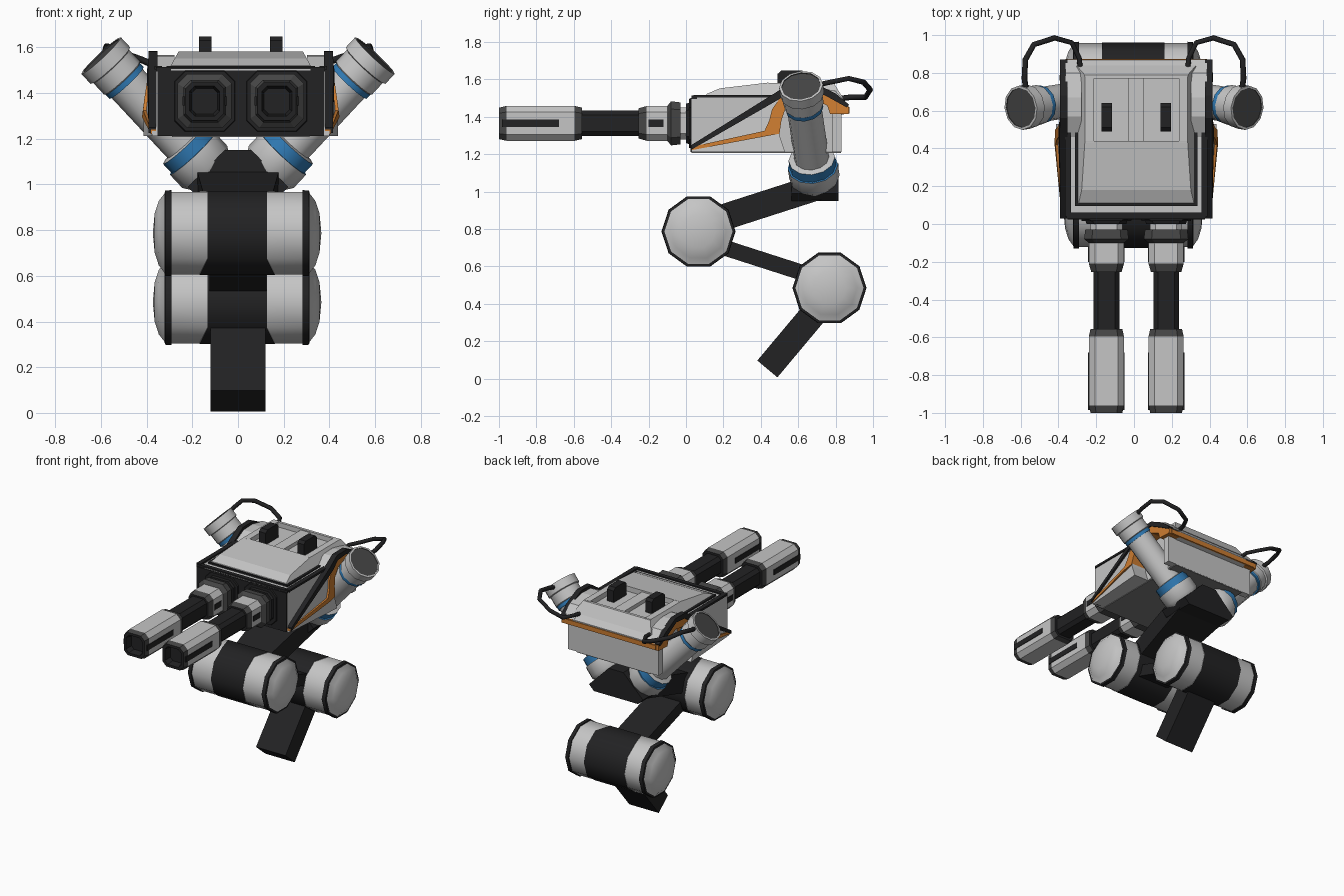
import bpy, bmesh, math
from mathutils import Vector

if "Cube" in bpy.data.objects:
    bpy.data.objects.remove(bpy.data.objects["Cube"])

COL = {"light_grey": (0.56, 0.56, 0.56), "mid_grey": (0.2, 0.2, 0.2), "dark_grey": (0.06, 0.06, 0.06),
       "black": (0.016, 0.016, 0.017), "blue": (0.03, 0.2, 0.47), "orange": (0.6, 0.2, 0.03)}
MATS, NAMES = [], list(COL)
for n, c in COL.items():
    m = bpy.data.materials.new(n)
    m.diffuse_color = (*c, 1)
    m.use_nodes = True
    m.node_tree.nodes["Principled BSDF"].inputs["Base Color"].default_value = m.diffuse_color
    MATS.append(m)
L, M, D, K, B, O = range(6)
CX = 0.012   # upper body sits very slightly off centre


def finish(name, bm, smooth=None):
    bmesh.ops.remove_doubles(bm, verts=bm.verts, dist=1e-5)
    bmesh.ops.recalc_face_normals(bm, faces=bm.faces)
    me = bpy.data.meshes.new(name)
    bm.to_mesh(me)
    bm.free()
    used = sorted({p.material_index for p in me.polygons})
    for i in used:
        me.materials.append(MATS[i])
    for p in me.polygons:
        p.material_index = used.index(p.material_index)
        p.use_smooth = smooth is not None
    if smooth:
        me.set_sharp_from_angle(angle=math.radians(smooth))
    ob = bpy.data.objects.new(name, me)
    bpy.context.collection.objects.link(ob)
    return ob


def prism(name, pts, lo, hi, mat, axis="x", s=1, cx=0.0):
    """Extrude a profile across x (pts are y,z) or y (pts are x,z); lo/hi may be functions."""
    bm = bmesh.new()
    rings = []
    for e in (lo, hi):
        ring = []
        for a, b in pts:
            v = e(a, b) if callable(e) else e
            ring.append(bm.verts.new((s * v + cx, a, b) if axis == "x" else (a + cx, v, b)))
        rings.append(ring)
    n = len(pts)
    fs = [bm.faces.new(rings[0]), bm.faces.new(rings[1])]
    for i in range(n):
        j = (i + 1) % n
        fs.append(bm.faces.new((rings[0][i], rings[0][j], rings[1][j], rings[1][i])))
    for f in fs:
        f.material_index = mat
    return finish(name, bm)


def box(name, x0, x1, y0, y1, z0, z1, mat, s=1, cx=CX):
    return prism(name, [(y0, z0), (y1, z0), (y1, z1), (y0, z1)], x0, x1, mat, s=s, cx=cx)


def sweep(name, origin, d, prof, section, smooth=None, tweak=None):
    """Stack scaled sections along d; each profile row is distance, radius, colour of the step to it."""
    o, d = Vector(origin), Vector(d).normalized()
    ref = Vector((1, 0, 0)) if abs(d.y) > 0.9 else Vector((0, 1, 0))
    u = (ref - d * ref.dot(d)).normalized()
    v = d.cross(u)
    bm = bmesh.new()
    prev = None
    for t, r, mat in prof:
        ring = []
        for a, b in section:
            tt = tweak(t, a, b) if tweak else t
            ring.append(bm.verts.new(o + d * tt + (u * a + v * b) * r))
        if prev:
            for i in range(len(ring)):
                j = (i + 1) % len(ring)
                bm.faces.new((prev[i], prev[j], ring[j], ring[i])).material_index = mat
        prev = ring
    return finish(name, bm, smooth)


def ngon(n):
    return [(math.cos(2 * math.pi * i / n), math.sin(2 * math.pi * i / n)) for i in range(n)]


def link(name, p, q, h, hx, mat=K):
    """Flat bar in the yz plane between p and q."""
    p, q = Vector(p), Vector(q)
    k = (q - p).normalized() * h
    w = Vector((-k.y, k.x))
    pts = [tuple(e) for e in (p + w, q + w, q - w, p - w)]
    neg = (lambda y, z: -hx(y, z)) if callable(hx) else -hx
    return prism(name, pts, neg, hx, mat)


# --- folded leg: foot bar, two drum joints, connecting bars
link("foot_bar", (0.435, 0.052), (0.76, 0.44), 0.07, 0.12)
link("middle_leg_bar", (0.767, 0.52), (0.067, 0.745), 0.042, 0.125)
link("upper_leg_bar", (0.067, 0.82), (0.72, 1.03), 0.07, lambda y, z: 0.13 if y < 0.4 else 0.19)

half = [(0.13, 0.193, K), (0.13, 0.19, L), (0.287, 0.19, L), (0.287, 0.198, K), (0.315, 0.196, K),
        (0.318, 0.182, K), (0.343, 0.148, L), (0.361, 0.09, L), (0.369, 0, L)]
drum = [(-t, r, half[min(i + 1, 8)][2]) for i, (t, r, m) in enumerate(half)][::-1] + half


def flare(t, a, b):
    # black centre band is wider at the rear and underneath
    return math.copysign(0.165, t) if abs(t) < 0.14 and (a > 0.25 or b < -0.9) else t


for nm, y, z in (("lower_joint_drum", 0.767, 0.485), ("upper_joint_drum", 0.067, 0.787)):
    sweep(nm, (-0.004, y, z), (1, 0, 0), drum, ngon(10), 40, flare)

# --- shoulder hub and the two slanted arms
prism("shoulder_hub", [(-0.06, 1.15), (0.06, 1.15), (0.22, 0.99), (0.18, 0.95), (-0.18, 0.95), (-0.22, 0.99)],
      0.565, 0.815, K, axis="y")
arm = [(0, 0, L), (0, 0.115, L), (0.03, 0.135, L), (0.11, 0.135, L), (0.11, 0.125, B), (0.165, 0.125, B),
       (0.17, 0.093, L), (0.535, 0.093, L), (0.535, 0.102, B), (0.56, 0.102, B), (0.565, 0.107, L),
       (0.635, 0.107, L), (0.64, 0.118, L), (0.70, 0.118, L), (0.70, 0.106, L), (0.695, 0.106, D), (0.695, 0, D)]
for s, side in ((-1, "left"), (1, "right")):
    sweep(side + "_arm", (s * 0.125, 0.69, 1.055), (s * 0.475, -0.075, 0.51), arm, ngon(12), 40)
    # hose looping from arm head to back of body
    cu = bpy.data.curves.new(side + "_hose", "CURVE")
    cu.dimensions, cu.bevel_depth, cu.bevel_resolution, cu.use_fill_caps = "3D", 0.015, 1, True
    path = [(0.57, 0.70, 1.57), (0.58, 0.77, 1.585), (0.575, 0.87, 1.605), (0.53, 0.95, 1.585), (0.42, 0.985, 1.545),
            (0.33, 0.96, 1.505), (0.29, 0.88, 1.505), (0.28, 0.77, 1.49)]
    sp = cu.splines.new("POLY")
    sp.points.add(len(path) - 1)
    for p, (x, y, z) in zip(sp.points, path):
        p.co = (s * x, y, z, 1)
    cu.materials.append(MATS[K])
    bpy.context.collection.objects.link(bpy.data.objects.new(side + "_hose", cu))

# --- body core, underside, front panel, rear lip
prism("body_core", [(0.03, 1.215), (0.83, 1.215), (0.83, 1.41), (0.868, 1.42), (0.868, 1.46), (0.8, 1.54),
                    (0.5, 1.515), (0.03, 1.505)], -0.305, 0.305, L, cx=CX)
box("underside_plate", -0.30, 0.30, 0.03, 0.83, 1.207, 1.216, M)
box("front_panel", -0.365, 0.365, 0.024, 0.05, 1.212, 1.5, K)
box("front_top_edge", -0.37, 0.37, 0.03, 0.06, 1.495, 1.515, K)
box("rear_lip", -0.375, 0.375, 0.835, 0.873, 1.418, 1.452, O)
box("rear_wall", -0.37, 0.37, 0.78, 0.831, 1.213, 1.42, L)


# --- side armour with arch around each arm
def skin(extra):
    return lambda y, z: (0.388 + extra + 0.045 * max(0, 1 - abs(y - 0.46) / 0.43)
                         * min(1, max(0, (1.55 - z) / 0.27)))


ORANGE = [(0.03, 1.222), (0.03, 1.24), (0.42, 1.325), (0.445, 1.38), (0.46, 1.44), (0.51, 1.51), (0.58, 1.55),
          (0.67, 1.553), (0.77, 1.5), (0.868, 1.455), (0.868, 1.415), (0.77, 1.415), (0.755, 1.46), (0.67, 1.5),
          (0.58, 1.49), (0.53, 1.44), (0.51, 1.38), (0.5, 1.31), (0.42, 1.295)]
BLACK = [(0.03, 1.225), (0.03, 1.25), (0.48, 1.53), (0.56, 1.583), (0.68, 1.585), (0.8, 1.525), (0.872, 1.465),
         (0.86, 1.45), (0.77, 1.5), (0.67, 1.553), (0.57, 1.545), (0.5, 1.495)]
for s, side in ((-1, "left"), (1, "right")):
    prism(side + "_upper_side", [(0.03, 1.212), (0.46, 1.3), (0.46, 1.51), (0.03, 1.505)], 0.29, 0.37, L, s=s, cx=CX)
    prism(side + "_side_armour", [(0.03, 1.212), (0.53, 1.212), (0.5, 1.3), (0.505, 1.38), (0.5, 1.5), (0.03, 1.235)],
          0.29, skin(0), L, s=s, cx=CX)
    prism(side + "_arch_roof", [(0.45, 1.5), (0.57, 1.562), (0.67, 1.566), (0.8, 1.538), (0.87, 1.462), (0.77, 1.49),
                                (0.67, 1.54), (0.58, 1.535)], 0.29, 0.375, L, s=s, cx=CX)
    prism(side + "_orange_trim", ORANGE, 0.30, skin(0.006), O, s=s, cx=CX)
    prism(side + "_black_trim", BLACK, 0.365, skin(0.015), K, s=s, cx=CX)
    box(side + "_top_edge", 0.345, 0.378, 0.04, 0.5, 1.503, 1.518, K, s)

# --- hood with recessed rear bay
def taper(w):
    return (lambda y, z: -w + 0.55 * (z - 1.51)), (lambda y, z: w - 0.55 * (z - 1.51))


box("hood_base", -0.325, 0.325, 0.095, 0.79, 1.505, 1.518, K)
lo, hi = taper(0.312)
prism("hood_front", [(0.105, 1.51), (0.11, 1.522), (0.18, 1.552), (0.44, 1.583), (0.44, 1.51)], lo, hi, L, cx=CX)
prism("hood_floor", [(0.43, 1.51), (0.43, 1.545), (0.79, 1.545), (0.79, 1.51)], lo, hi, L, cx=CX)
prism("hood_rear", [(0.77, 1.51), (0.77, 1.58), (0.79, 1.58), (0.84, 1.5)], lo, hi, L, cx=CX)
box("hood_ridge", -0.04, 0.04, 0.43, 0.78, 1.53, 1.572, L)
for s, side in ((-1, "left"), (1, "right")):
    prism(side + "_hood_rail", [(0.43, 1.51), (0.43, 1.582), (0.78, 1.582), (0.78, 1.51)], 0.225, hi, L, s=s, cx=CX)
    prism(side + "_hood_fin", [(0.49, 1.53), (0.49, 1.63), (0.51, 1.648), (0.62, 1.648), (0.64, 1.63), (0.64, 1.53)],
          0.129, 0.183, K, s=s, cx=CX)

# --- twin guns: chamfered square section swept forward
SEC = [(1, .65), (.65, 1), (-.65, 1), (-1, .65), (-1, -.65), (-.65, -1), (.65, -1), (1, -.65)]
GUN = [(-0.06, 0.085, L), (0.03, 0.085, L), (0.03, 0.112, D), (0.08, 0.118, D), (0.1, 0.093, D), (0.21, 0.093, L),
       (0.255, 0.08, D), (0.255, 0.068, K), (0.555, 0.068, K), (0.555, 0.084, K), (0.595, 0.093, D), (0.96, 0.093, L),
       (1.0, 0.084, D), (1.0, 0.066, K), (0.95, 0.056, K), (0.95, 0, K)]
for s, side in ((-1, "left"), (1, "right")):
    gx = CX + s * 0.158
    sweep(side + "_gun", (gx, 0, 1.365), (0, -1, 0), GUN, SEC)
    for e in (-1, 1):
        box(side + "_gun_slot", 0.088, 0.097, -0.985, -0.68, 1.345, 1.385, K, e, gx)
        box(side + "_gun_rear_slot", 0.088, 0.097, -0.2, -0.12, 1.345, 1.385, K, e, gx)
    # stepped socket around the gun mount on the front panel
    sweep(side + "_gun_socket", (gx, 0.03, 1.365), (0, -1, 0),
          [(0, 0.135, K), (0.015, 0.13, K), (0.015, 0.11, K), (0.03, 0.105, K), (0.03, 0, K)], SEC)
